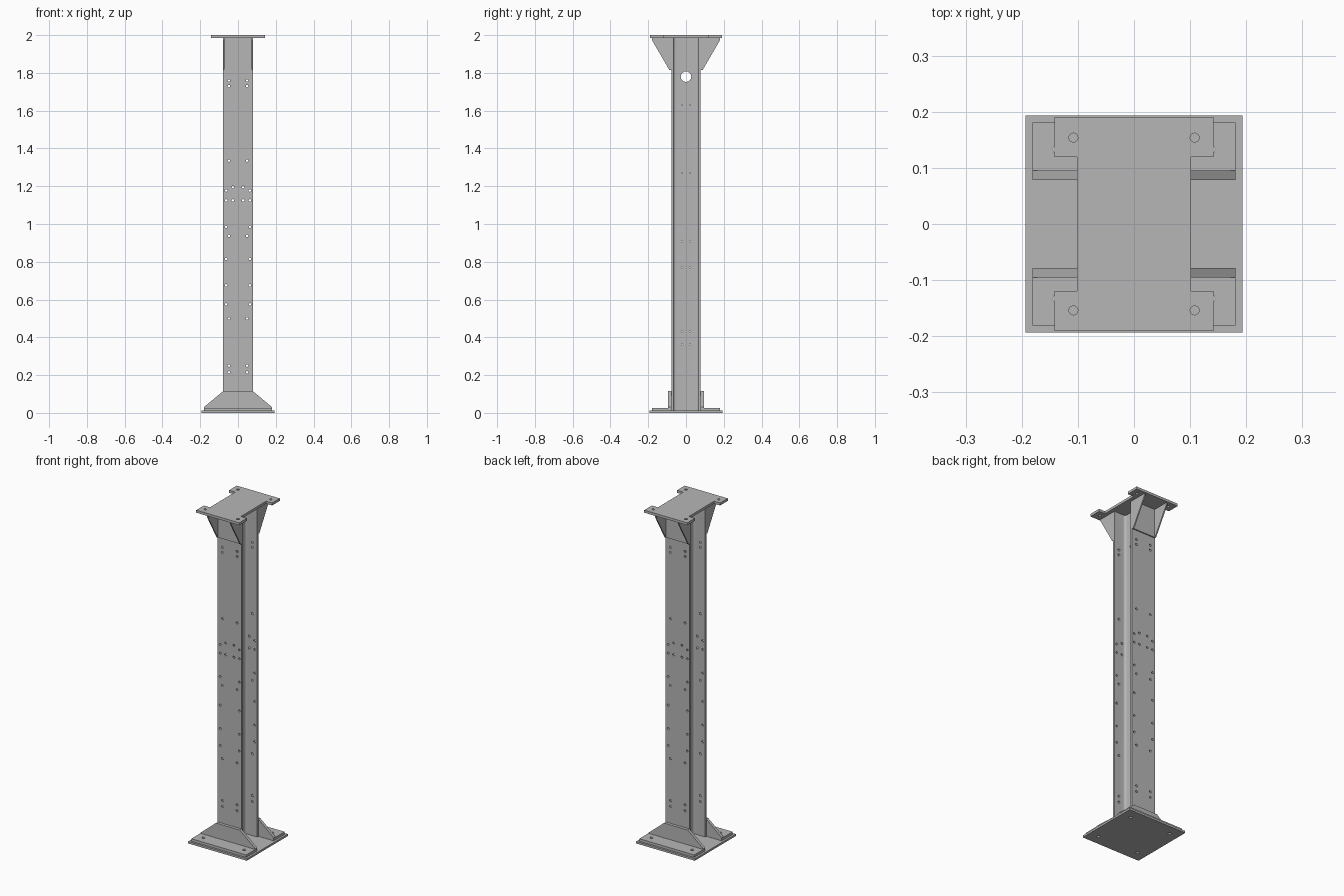
import bpy, bmesh, math
from mathutils import Vector, Matrix

old = bpy.data.objects.get("Cube")
if old:
    bpy.data.objects.remove(old, do_unlink=True)

steel = bpy.data.materials.new("steel grey")
steel.use_nodes = True
grey = (0.47, 0.47, 0.47, 1)
steel.diffuse_color = grey
steel.node_tree.nodes["Principled BSDF"].inputs["Base Color"].default_value = grey


def make_object(name, bm):
    bmesh.ops.recalc_face_normals(bm, faces=bm.faces)
    mesh = bpy.data.meshes.new(name)
    bm.to_mesh(mesh)
    bm.free()
    mesh.materials.append(steel)
    ob = bpy.data.objects.new(name, mesh)
    bpy.context.collection.objects.link(ob)
    return ob


def prism(name, outline, axis, lo, hi):
    """Extrude a 2D outline along an axis between lo and hi."""
    bm = bmesh.new()
    verts = []
    for a, b in outline:
        co = [a, b]
        co.insert("xyz".index(axis), lo)
        verts.append(bm.verts.new(co))
    face = bm.faces.new(verts)
    moved = bmesh.ops.extrude_face_region(bm, geom=[face])["geom"]
    shift = Vector([(hi - lo) * (axis == c) for c in "xyz"])
    bmesh.ops.translate(bm, vec=shift, verts=[v for v in moved if isinstance(v, bmesh.types.BMVert)])
    return make_object(name, bm)


def box(name, x, y, z):
    return prism(name, [(x[0], y[0]), (x[1], y[0]), (x[1], y[1]), (x[0], y[1])], "z", *z)


def drill(ob, holes, axis, length):
    """Cut round holes, each given as (centre, radius), along an axis."""
    turn = {"x": Matrix.Rotation(math.pi / 2, 4, "Y"),
            "y": Matrix.Rotation(math.pi / 2, 4, "X"), "z": Matrix()}[axis]
    bm = bmesh.new()
    for centre, r in holes:
        bmesh.ops.create_cone(bm, cap_ends=True, segments=16, radius1=r, radius2=r,
                              depth=length, matrix=Matrix.Translation(centre) @ turn)
    cutter = make_object("drill_cutter", bm)
    cutter.hide_render = True
    mod = ob.modifiers.new("holes", "BOOLEAN")
    mod.operation, mod.solver, mod.object = "DIFFERENCE", "EXACT", cutter
    bpy.context.view_layer.objects.active = ob
    bpy.ops.object.modifier_apply(modifier=mod.name)
    bpy.data.objects.remove(cutter, do_unlink=True)


def corners(x, y, z, r):
    return [((sx * x, sy * y, z), r) for sx in (-1, 1) for sy in (-1, 1)]


BASE, CAP = 0.012, 1.985          # top of base plate, underside of cap plate
HALF_W, HALF_D = 0.079, 0.078     # column half width and depth
INNER, WEB, ROOT = 0.067, 0.0035, 0.014

# Column: rolled H section with rounded roots between web and flanges
quarter = [(HALF_W, HALF_D), (HALF_W, INNER)]
for i in range(7):
    a = math.pi / 2 * (1 + i / 6)
    quarter.append((WEB + ROOT + ROOT * math.cos(a), INNER - ROOT + ROOT * math.sin(a)))
outline = quarter + [(x, -y) for x, y in reversed(quarter)]
outline += [(-x, -y) for x, y in quarter] + [(-x, y) for x, y in reversed(quarter)]
column = prism("column", outline, "z", BASE, CAP)

# Bolt holes through both flanges, by spacing from the centre line
rows = {0.048: (1.76, 1.73, 1.335, 0.937, 0.5, 0.25, 0.215),
        0.063: (1.177, 1.125, 0.985, 0.815, 0.675, 0.575),
        0.027: (1.195, 1.125)}
drill(column, [((s * x, 0, z), 0.0065) for x, zs in rows.items() for z in zs for s in (-1, 1)], "y", 0.3)

# Small paired holes and one large opening in the web
web_holes = [((0, s * 0.021, z), 0.004) for z in (1.63, 1.27, 0.905, 0.77, 0.433, 0.363) for s in (-1, 1)]
drill(column, web_holes + [((0, 0, 1.78), 0.028)], "x", 0.1)
bpy.ops.object.select_all(action="DESELECT")
column.select_set(True)
bpy.context.view_layer.objects.active = column
bpy.ops.object.shade_smooth_by_angle(angle=math.radians(32))

# Base plate
base = box("base_plate", (-0.193, 0.193), (-0.193, 0.193), (0, BASE))
drill(base, corners(0.135, 0.133, 0, 0.009), "z", 0.1)

# Cap plate with a notch on each side
tab = [(0.142, 0.191), (0.142, 0.119), (0.102, 0.119)]
cap_outline = tab + [(x, -y) for x, y in reversed(tab)]
cap_outline += [(-x, -y) for x, y in tab] + [(-x, y) for x, y in reversed(tab)]
cap = prism("cap_plate", cap_outline, "z", CAP, 2.0)
drill(cap, corners(0.108, 0.154, CAP, 0.008), "z", 0.1)

for side, s in (("front", -1), ("back", 1)):
    # Foot angle: flat leg bolted down, tapered upright leg against the flange
    leg = box(f"{side}_foot_leg", (-0.181, 0.181), sorted((s * 0.094, s * 0.181)), (BASE, 0.027))
    drill(leg, corners(0.135, 0.133, BASE, 0.009), "z", 0.1)
    upright = [(-0.181, BASE), (0.181, BASE), (0.181, 0.03), (0.079, 0.115), (-0.079, 0.115), (-0.181, 0.03)]
    prism(f"{side}_foot_upright", upright, "y", *sorted((s * HALF_D, s * 0.0955)))

    # Cap bracket: back plate with two triangular wings
    box(f"{side}_bracket_back", (-HALF_W, HALF_W), sorted((s * HALF_D, s * 0.085)), (1.815, CAP))
    wing = [(s * HALF_D, 1.815), (s * 0.088, 1.815), (s * 0.18, CAP - 0.012), (s * 0.18, CAP), (s * HALF_D, CAP)]
    for hand, d in (("left", 1), ("right", -1)):
        prism(f"{side}_{hand}_bracket_wing", wing, "x", *sorted((d * 0.072, d * 0.0795)))
